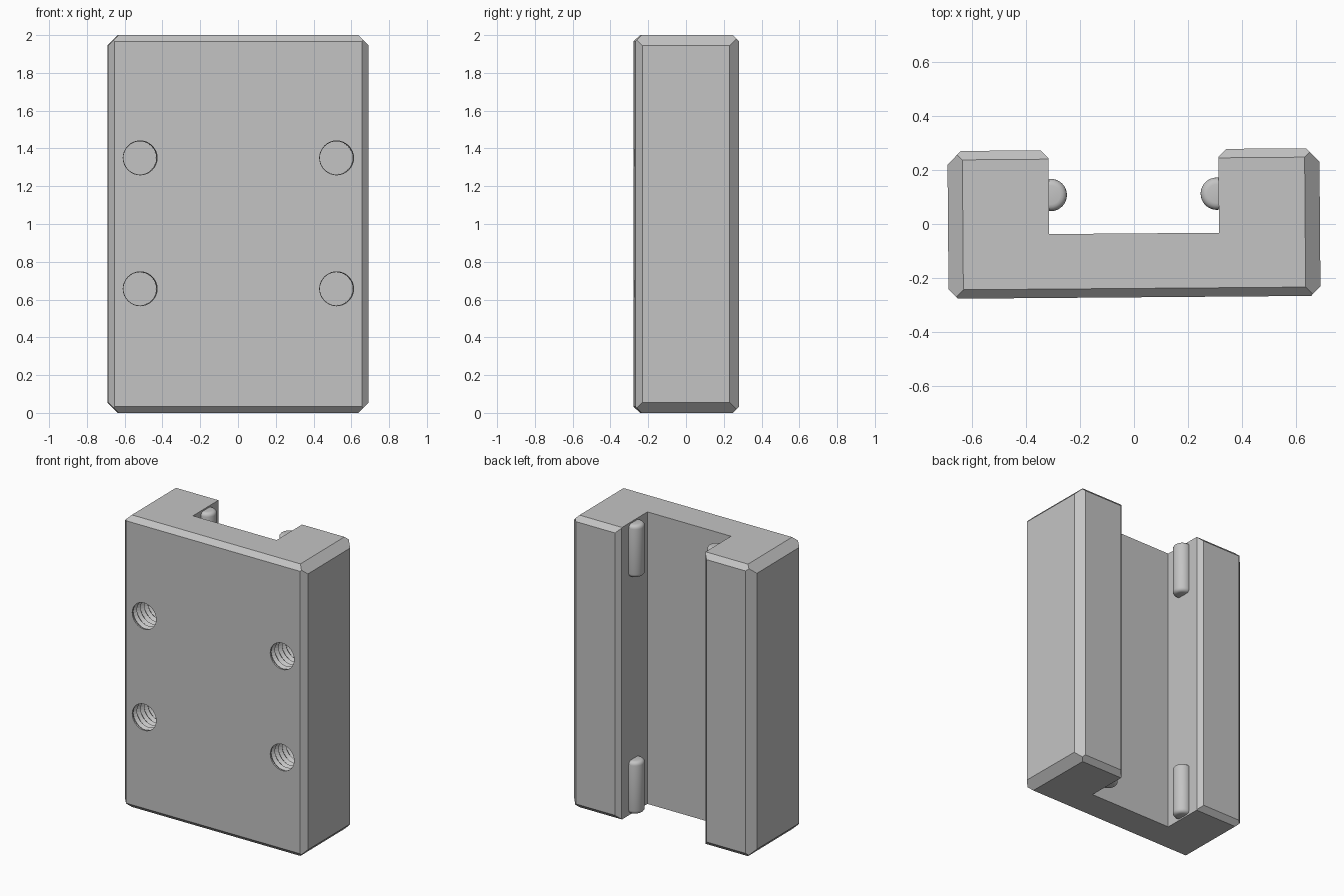
import bpy, bmesh, math
from mathutils import Matrix, Vector

cube = bpy.data.objects.get("Cube")
if cube:
    bpy.data.objects.remove(cube, do_unlink=True)

grey = bpy.data.materials.new("plain grey")
grey.use_nodes = True
grey.diffuse_color = (0.55, 0.55, 0.55, 1)
grey.node_tree.nodes["Principled BSDF"].inputs["Base Color"].default_value = grey.diffuse_color

TILT = Matrix.Rotation(math.radians(0.45), 4, "Z")
W, FRONT, BACK, H = 0.69, -0.272, 0.276, 2.0
WALL, FLOOR = 0.315, -0.035


def finish(name, bm):
    bmesh.ops.recalc_face_normals(bm, faces=bm.faces)
    bm.transform(TILT)
    mesh = bpy.data.meshes.new(name)
    bm.to_mesh(mesh)
    bm.free()
    mesh.materials.append(grey)
    ob = bpy.data.objects.new(name, mesh)
    bpy.context.collection.objects.link(ob)
    return ob


def trim(bm, point, normal):
    """Slice off everything beyond the plane and cap the cut."""
    geom = bm.verts[:] + bm.edges[:] + bm.faces[:]
    bmesh.ops.bisect_plane(bm, geom=geom, dist=1e-5, plane_co=point,
                           plane_no=Vector(normal).normalized(), clear_outer=True)
    rim = [e for e in bm.edges if e.is_boundary]
    bmesh.ops.edgenet_fill(bm, edges=rim)


# Channel block: half profile mirrored, then extruded upwards
half = [(W - 0.035, FRONT), (W, FRONT + 0.035), (W, BACK - 0.05), (W - 0.05, BACK),
        (WALL + 0.03, BACK), (WALL, BACK - 0.03), (WALL, FLOOR)]
outline = half + [(-x, y) for x, y in reversed(half)]
bm = bmesh.new()
base = bm.faces.new([bm.verts.new((x, y, 0)) for x, y in outline])
up = bmesh.ops.extrude_face_region(bm, geom=[base])
bmesh.ops.translate(bm, vec=(0, 0, H), verts=[v for v in up["geom"] if isinstance(v, bmesh.types.BMVert)])
bmesh.ops.recalc_face_normals(bm, faces=bm.faces)

# Rounded ends of the channel floor
lips = [e for e in bm.edges if all(abs(v.co.y - FLOOR) < 1e-4 for v in e.verts)
        and abs(e.verts[0].co.z - e.verts[1].co.z) < 1e-4]
bmesh.ops.bevel(bm, geom=lips, offset=0.02, segments=4, profile=0.5, affect="EDGES")

# Chamfers around the top and bottom
for z, s in ((H, 1), (0, -1)):
    for side in (-1, 1):
        trim(bm, (side * (W - 0.055), 0, z), (side, 0, s))
    trim(bm, (0, FRONT + 0.033, z), (0, -1, s))
    trim(bm, (0, BACK - 0.033, z), (0, 1, s))
block = finish("channel_block", bm)

# Threaded blind holes: stacked grooved rings
SEGS, TURNS, PITCH = 32, 9, 0.04
steps = [(0.09, FRONT - 0.02), (0.09, FRONT + 0.01)]
for i in range(TURNS):
    y = FRONT + 0.01 + i * PITCH
    steps += [(0.104, y + PITCH / 2), (0.088, y + PITCH)]
bm = bmesh.new()
for cx in (-0.52, 0.52):
    for cz in (0.657, 1.35):
        rings = []
        for r, y in steps:
            angles = [2 * math.pi * k / SEGS for k in range(SEGS)]
            rings.append([bm.verts.new((cx + r * math.cos(a), y, cz + r * math.sin(a))) for a in angles])
        for a, b in zip(rings, rings[1:]):
            for k in range(SEGS):
                n = (k + 1) % SEGS
                bm.faces.new((a[k], a[n], b[n], b[k]))
        bm.faces.new(rings[0])
        bm.faces.new(rings[-1])
cutter = finish("hole_cutter", bm)
cutter.hide_render = True
cutter.hide_viewport = True
cut = block.modifiers.new("threaded holes", "BOOLEAN")
cut.operation = "DIFFERENCE"
cut.solver = "EXACT"
cut.object = cutter

# Retaining ribs at both ends of each channel wall
LENGTH = 0.36
for side, side_name in ((-1, "right"), (1, "left")):
    for z, level in ((0.19, "lower"), (H - 0.19, "upper")):
        bm = bmesh.new()
        bmesh.ops.create_cone(bm, cap_ends=True, segments=32, radius1=0.06, radius2=0.06, depth=LENGTH)
        rims = [e for e in bm.edges if abs(e.verts[0].co.z - e.verts[1].co.z) < 1e-4]
        bmesh.ops.bevel(bm, geom=rims, offset=0.025, segments=4, profile=0.5, affect="EDGES")
        bm.transform(Matrix.Translation((side * 0.308, 0.11, z)))
        rib = finish(f"{side_name}_{level}_rib", bm)
        bpy.ops.object.select_all(action="DESELECT")
        rib.select_set(True)
        bpy.context.view_layer.objects.active = rib
        bpy.ops.object.shade_smooth_by_angle()
